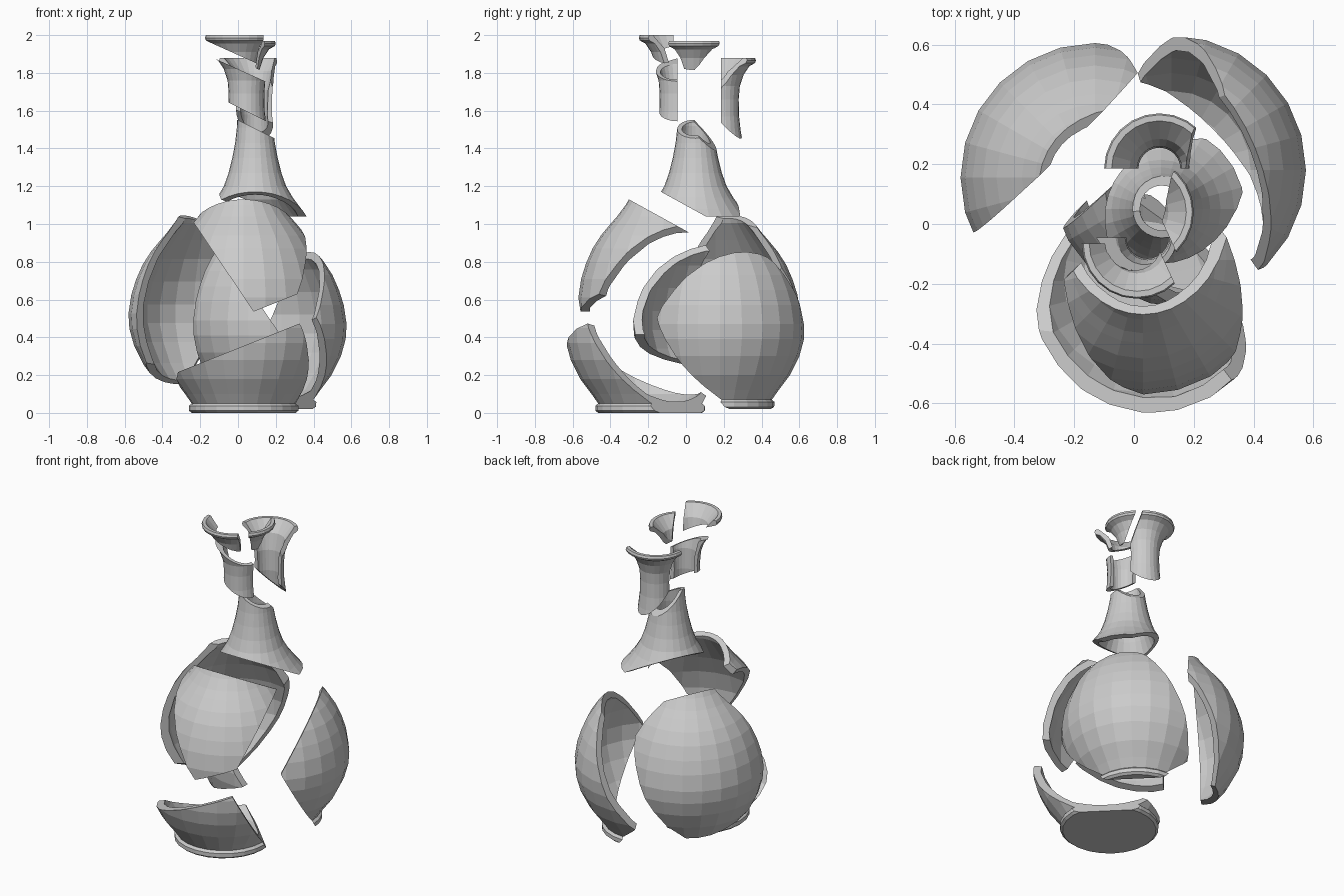
import bpy, bmesh, math
from mathutils import Vector

if "Cube" in bpy.data.objects:
    bpy.data.objects.remove(bpy.data.objects["Cube"])

SIDES = 24

# closed wall profile (radius, height): foot, belly, neck, flared lip, then back down inside
PROFILE = [(0, 0), (.275, 0), (.29, .012), (.29, .037), (.275, .05), (.31, .1), (.37, .18),
           (.42, .28), (.445, .37), (.45, .45), (.435, .55), (.41, .63), (.375, .71),
           (.33, .78), (.28, .84), (.245, .88), (.2, .94), (.165, 1.0), (.14, 1.07),
           (.12, 1.15), (.105, 1.23), (.096, 1.31), (.094, 1.4), (.1, 1.47), (.12, 1.53),
           (.15, 1.575), (.18, 1.592), (.185, 1.605), (.18, 1.62),
           (.16, 1.62), (.1, 1.55), (.075, 1.45), (.07, 1.32), (.08, 1.22), (.1, 1.12),
           (.13, 1.02), (.165, .93), (.235, .84), (.31, .74), (.37, .62), (.402, .5),
           (.402, .4), (.375, .3), (.325, .19), (.265, .1), (.2, .06), (0, .055)]

# fracture planes: normal and distance
CUTS = {
    "base_left": ((-.4, 0, 1), .355),
    "base_back": ((-.35, .5, 1), .255),
    "base_right": ((1, 1, .75), .32),
    "diagonal": ((1.485, 0, 1), .454),
    "left": ((-1, 1, .06), .25),
    "right": ((2, 1, -1.135), -.305),
    "back": ((1, -.135, -.456), -.222),
    "shoulder_front": ((0, .55, 1), .87),
    "shoulder_back": ((.55, -.27, 1), .86),
    "shoulder_right": ((0, 0, 1), .84),
    "neck_back": ((.35, 1, 1), 1.31),
    "neck_front": ((.5, 0, 1), 1.305),
    "middle": ((0, 1, 0), 0),
    "lip_low": ((.45, 0, 1), 1.51),
    "lip_side": ((2.17, 1, 0), .14),
    "lip_back": ((.8, -.35, .2), .37),
}

# shard name: (offset, planes it lies above, planes it lies below)
SHARDS = {
    "base_shard": ((.03, -.19, 0), [], ["base_left", "base_back", "base_right"]),
    "front_belly_shard": ((.03, -.12, .16), ["base_left", "diagonal"],
                          ["right", "left", "shoulder_front"]),
    "left_belly_shard": ((-.13, .155, .075), ["base_back", "left"],
                         ["back", "shoulder_back", "base_right"]),
    "right_belly_shard": ((.125, .18, .02), ["base_right", "right", "back"],
                          ["shoulder_right"]),
    "inner_belly_shard": ((.17, .17, .04), ["base_left"], ["diagonal", "left"]),
    "neck_shard": ((.09, .05, .2), ["shoulder_front", "shoulder_back", "shoulder_right"],
                   ["neck_back", "neck_front"]),
    "back_neck_shard": ((.085, .185, .26), ["neck_back", "middle"], ["lip_back"]),
    "front_neck_shard": ((.045, -.045, .29), ["neck_front"], ["middle", "lip_low"]),
    "front_lip_shard": ((.01, -.065, .38), ["lip_low"], ["middle", "lip_side"]),
    "right_lip_shard": ((.015, .04, .35), ["lip_low", "lip_side", "lip_back"], []),
}
# the left shard reaches over the right one near the shoulder, so it skips that cut
SHARDS["left_belly_shard"][2].remove("base_right")


def lathe():
    """Whole unbroken vase as a closed mesh."""
    bm = bmesh.new()
    rings = []
    for r, z in PROFILE:
        n = SIDES if r else 1
        rings.append([bm.verts.new((r * math.cos(2 * math.pi * i / SIDES),
                                    r * math.sin(2 * math.pi * i / SIDES), z))
                      for i in range(n)])
    for a, b in zip(rings, rings[1:]):
        for i in range(SIDES):
            j = (i + 1) % SIDES
            quad = [a[i % len(a)], a[j % len(a)], b[j % len(b)], b[i % len(b)]]
            bm.faces.new(list(dict.fromkeys(quad)))
    bmesh.ops.recalc_face_normals(bm, faces=bm.faces)
    return bm


def cut(bm, plane, sign):
    """Keep one side of a plane and cap the broken edge."""
    n, d = Vector(CUTS[plane][0]), CUTS[plane][1]
    res = bmesh.ops.bisect_plane(bm, geom=bm.verts[:] + bm.edges[:] + bm.faces[:], dist=1e-5,
                                 plane_co=n * d / n.length_squared, plane_no=n * -sign,
                                 clear_outer=True)
    edges = [e for e in res["geom_cut"]
             if isinstance(e, bmesh.types.BMEdge) and e.is_valid and e.is_boundary]
    if edges:
        bmesh.ops.triangle_fill(bm, edges=edges, use_beauty=True, use_dissolve=False,
                                normal=n * -sign)


for name, (offset, above, below) in SHARDS.items():
    bm = lathe()
    for plane in above:
        cut(bm, plane, 1)
    for plane in below:
        cut(bm, plane, -1)
    bmesh.ops.recalc_face_normals(bm, faces=bm.faces)
    bmesh.ops.translate(bm, verts=bm.verts, vec=offset)
    mesh = bpy.data.meshes.new(name)
    bm.to_mesh(mesh)
    bm.free()
    bpy.context.collection.objects.link(bpy.data.objects.new(name, mesh))
